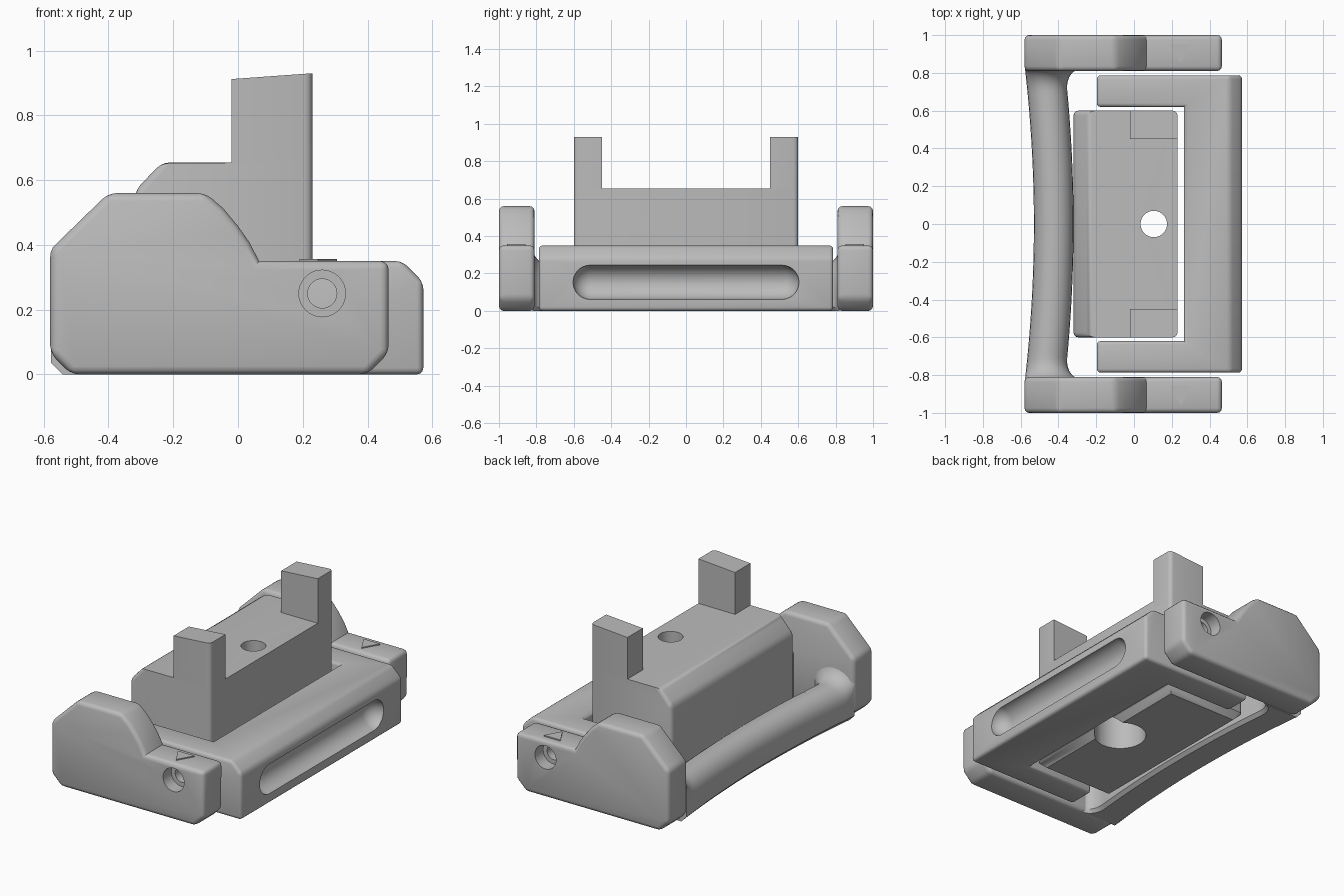
import bpy, bmesh, math
from mathutils import Matrix, Vector

if "Cube" in bpy.data.objects:
    bpy.data.objects.remove(bpy.data.objects["Cube"])

grey = bpy.data.materials.new("plain grey")
grey.use_nodes = True
COLOUR = (0.5, 0.5, 0.5, 1)
grey.diffuse_color = COLOUR
grey.node_tree.nodes["Principled BSDF"].inputs["Base Color"].default_value = COLOUR


def finish(name, bm):
    bmesh.ops.recalc_face_normals(bm, faces=bm.faces)
    mesh = bpy.data.meshes.new(name)
    bm.to_mesh(mesh)
    bm.free()
    mesh.materials.append(grey)
    obj = bpy.data.objects.new(name, mesh)
    bpy.context.collection.objects.link(obj)
    return obj


def prism(points, lo, hi, axis):
    """Extrude a profile: xz points along y, or xy points along z."""
    place = (lambda a, b, c: (a, c, b)) if axis == "y" else (lambda a, b, c: (a, b, c))
    bm = bmesh.new()
    face = bm.faces.new([bm.verts.new(place(a, b, lo)) for a, b in points])
    moved = bmesh.ops.extrude_face_region(bm, geom=[face])["geom"]
    bmesh.ops.translate(bm, vec=place(0, 0, hi - lo),
                        verts=[v for v in moved if isinstance(v, bmesh.types.BMVert)])
    bmesh.ops.recalc_face_normals(bm, faces=bm.faces)
    return bm


def bevel(bm, rule, width, segments=3):
    edges = [e for e in bm.edges if rule(e)]
    bmesh.ops.bevel(bm, geom=edges, offset=width, segments=segments,
                    profile=0.5, affect="EDGES", clamp_overlap=True)


def convex(e):
    return e.calc_face_angle_signed(0) > 0.6


def both(e, test):
    return all(test(v.co) for v in e.verts)


def upright(e):
    a, b = (v.co for v in e.verts)
    return abs(a.x - b.x) + abs(a.y - b.y) < 1e-4


def rod(radius, length, centre, axis):
    """Cylinder cutter."""
    bm = bmesh.new()
    bmesh.ops.create_cone(bm, cap_ends=True, segments=40, radius1=radius,
                          radius2=radius, depth=length)
    if axis == "y":
        bmesh.ops.rotate(bm, matrix=Matrix.Rotation(math.pi / 2, 3, "X"), verts=bm.verts)
    bmesh.ops.translate(bm, vec=centre, verts=bm.verts)
    return finish("cutter", bm)


def cut(obj, cutter):
    cutter.hide_render = True
    mod = obj.modifiers.new("cut", "BOOLEAN")
    mod.operation, mod.solver, mod.object = "DIFFERENCE", "EXACT", cutter
    bpy.context.view_layer.objects.active = obj
    bpy.ops.object.modifier_apply(modifier=mod.name)
    bpy.data.objects.remove(cutter)


def smooth(obj):
    bpy.ops.object.select_all(action="DESELECT")
    obj.select_set(True)
    bpy.context.view_layer.objects.active = obj
    bpy.ops.object.shade_smooth_by_angle(angle=math.radians(32))


# Side cheeks with a countersunk screw hole and a raised arrow
cheek_profile = [(-0.58, 0.065), (-0.515, 0), (0.4, 0), (0.465, 0.065), (0.465, 0.35),
                 (0.065, 0.35), (0.035, 0.408), (0, 0.458), (-0.045, 0.512),
                 (-0.1, 0.56), (-0.4, 0.56), (-0.58, 0.385)]
for name, side in (("front", -1), ("back", 1)):
    lo, hi = sorted((side * 0.81, side * 1.0))
    bm = prism(cheek_profile, lo, hi, "y")
    bevel(bm, convex, 0.025)
    cheek = finish(name + "_cheek", bm)
    cut(cheek, rod(0.045, 0.6, (0.26, side * 0.9, 0.25), "y"))
    cut(cheek, rod(0.072, 0.2, (0.26, side * 1.02, 0.25), "y"))
    smooth(cheek)
    y = side * 0.905
    finish(name + "_arrow", prism([(0.19, y + 0.047), (0.305, y + 0.047), (0.2475, y - 0.053)],
                                  0.349, 0.357, "z"))

# Curved grip bar, flaring into the cheeks
bm = bmesh.new()
rings = []
STEPS = 48
for i in range(STEPS + 1):
    t = -math.cos(math.pi * i / STEPS)
    y = 0.82 * t
    outer = -0.53 - 0.047 * t * t
    near = max(0, (abs(y) - 0.71) / 0.11)
    flare = 1 - math.sqrt(max(0, 1 - near * near))
    inner = -0.32 - 0.045 * t * t + 0.085 * flare
    top = 0.24 + 0.1 * flare
    mid, half = (outer + inner) / 2, (inner - outer) / 2
    ring = [(inner - 0.02, 0), (outer + 0.035, 0), (outer, 0.035)]
    for k in range(13):
        a = math.pi * (1 - k / 12)
        ring.append((mid + half * math.cos(a), top - 0.11 + 0.11 * math.sin(a)))
    ring.append((inner, 0.02))
    rings.append([bm.verts.new((x, y, z)) for x, z in ring])
for r, s in zip(rings, rings[1:]):
    for j in range(len(r)):
        k = (j + 1) % len(r)
        bm.faces.new((r[j], r[k], s[k], s[j]))
bm.faces.new(rings[0])
bm.faces.new(rings[-1])
smooth(finish("grip_bar", bm))

# U-shaped frame with a long rounded finger groove
plan = [(0.572, -0.787), (0.572, 0.787), (-0.197, 0.787), (-0.197, 0.62), (0.265, 0.62),
        (0.265, -0.62), (-0.197, -0.62), (-0.197, -0.787)]
bm = prism(plan, 0, 0.35, "z")
bevel(bm, lambda e: both(e, lambda c: c.x > 0.5 and c.z > 0.3), 0.065, 1)
bevel(bm, convex, 0.02)
frame = finish("u_frame", bm)
bm = bmesh.new()
bmesh.ops.create_uvsphere(bm, u_segments=40, v_segments=24, radius=0.092)
bmesh.ops.rotate(bm, matrix=Matrix.Rotation(math.pi / 2, 3, "X"), verts=bm.verts)
middle = [f for f in bm.faces]
bmesh.ops.bisect_plane(bm, geom=bm.verts[:] + bm.edges[:] + middle, plane_co=(0, 0, 0),
                       plane_no=(0, 1, 0), clear_outer=True)
for v in bm.verts:
    v.co.y -= 0.512
copy = bmesh.ops.duplicate(bm, geom=bm.verts[:] + bm.edges[:] + bm.faces[:])["geom"]
for v in copy:
    if isinstance(v, bmesh.types.BMVert):
        v.co.y *= -1
bmesh.ops.bridge_loops(bm, edges=[e for e in bm.edges if e.is_boundary])
bmesh.ops.translate(bm, vec=(0.58, 0, 0.153), verts=bm.verts)
cut(frame, finish("cutter", bm))
smooth(frame)

# Central block with a sloped rear edge and a stepped vertical hole
bm = prism([(-0.32, 0), (0.23, 0), (0.23, 0.655), (-0.235, 0.655), (-0.32, 0.565)],
           -0.6, 0.6, "y")
bevel(bm, lambda e: both(e, lambda c: c.z < 0.01), 0.04, 1)
bevel(bm, lambda e: upright(e) or both(e, lambda c: c.x < -0.2 and c.z > 0.5
                                       and abs(c.y) > 0.59), 0.025)
block = finish("central_block", bm)
cut(block, rod(0.07, 2, (0.105, 0, 0.3), "z"))
cut(block, rod(0.15, 0.6, (0.105, 0, 0), "z"))
smooth(block)

# Two upright posts with slanted tops
for name, side in (("front", -1), ("back", 1)):
    lo, hi = sorted((side * 0.45, side * 0.6))
    bm = prism([(-0.02, 0.6), (0.23, 0.6), (0.23, 0.93), (-0.02, 0.912)], lo, hi, "y")
    bevel(bm, lambda e: upright(e) and both(e, lambda c: c.x > 0.2 and abs(c.y) > 0.5), 0.025)
    smooth(finish(name + "_post", bm))
